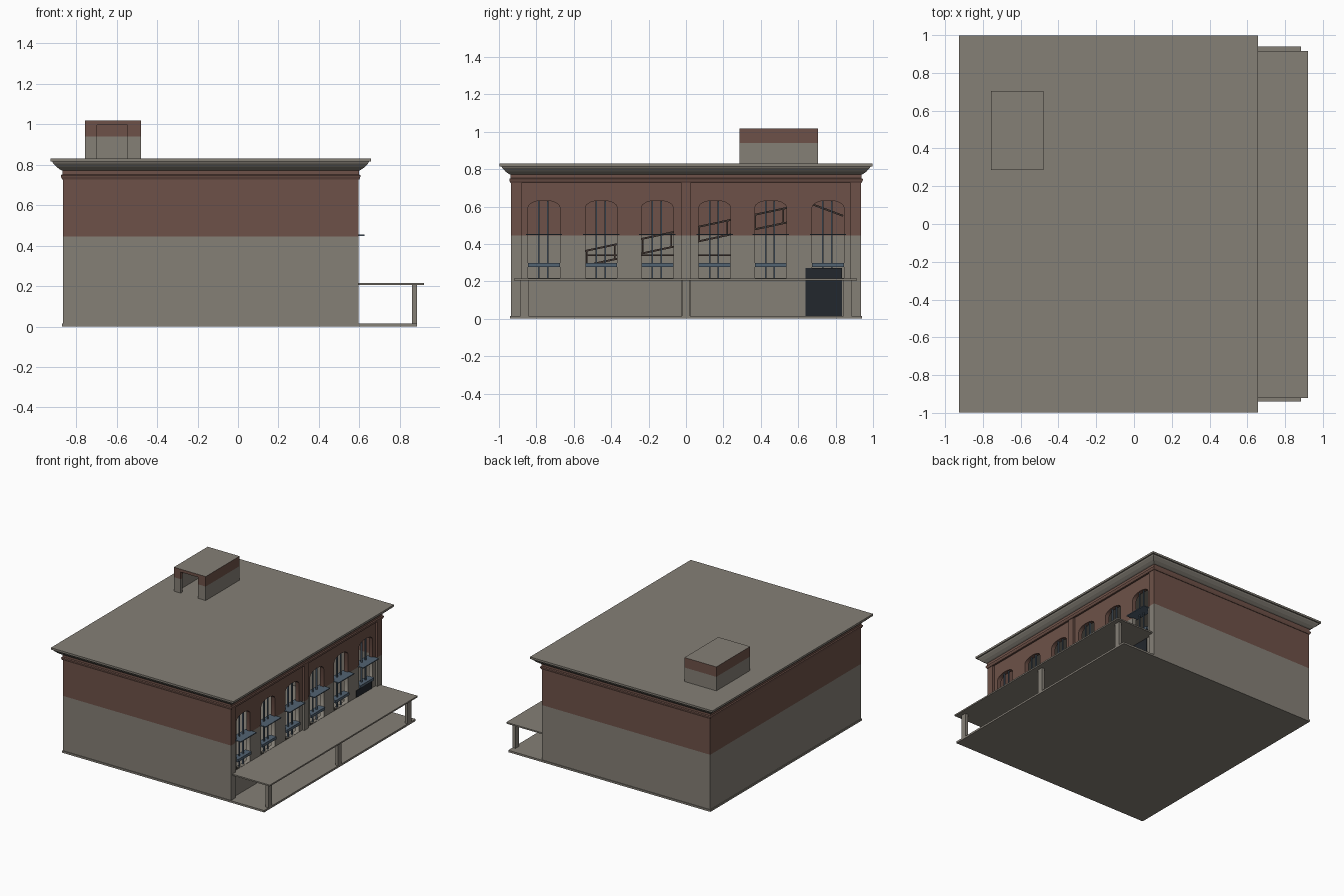
import bpy, bmesh, math
from mathutils import Matrix, Vector

if "Cube" in bpy.data.objects:
    bpy.data.objects.remove(bpy.data.objects["Cube"])

def mat(name, c):
    m = bpy.data.materials.new(name)
    m.diffuse_color = (*c, 1)
    m.use_nodes = True
    m.node_tree.nodes["Principled BSDF"].inputs["Base Color"].default_value = m.diffuse_color
    return m

STONE = mat("warm grey stone", (0.235, 0.215, 0.183))
BRICK = mat("red brown brick", (0.155, 0.083, 0.065))
BLUE = mat("blue grey metal", (0.085, 0.125, 0.17))
DARK = mat("dark door", (0.016, 0.02, 0.026))
RAIL = mat("dark brown rail", (0.05, 0.035, 0.03))

def add(name, bm, mats):
    me = bpy.data.meshes.new(name)
    bm.to_mesh(me)
    bm.free()
    for m in mats:
        me.materials.append(m)
    o = bpy.data.objects.new(name, me)
    bpy.context.collection.objects.link(o)
    return o

def put_box(bm, x0, x1, y0, y1, z0, z1):
    m = Matrix.Translation(((x0+x1)/2, (y0+y1)/2, (z0+z1)/2)) @ Matrix.Diagonal((x1-x0, y1-y0, z1-z0, 1))
    bmesh.ops.create_cube(bm, size=1, matrix=m)

def two_tone(bm, z):
    # stone below height z, brick above, tops stay stone
    bmesh.ops.bisect_plane(bm, geom=bm.verts[:] + bm.edges[:] + bm.faces[:],
                           plane_co=(0, 0, z), plane_no=(0, 0, 1))
    bm.normal_update()
    for f in bm.faces:
        f.material_index = 1 if f.calc_center_median().z > z and f.normal.z < 0.9 else 0

def boxes(name, lst, m, split=None):
    bm = bmesh.new()
    for b in lst:
        put_box(bm, *b)
    if split:
        two_tone(bm, split)
    return add(name, bm, [m, BRICK] if split else [m])

X0, X1, Y = -0.865, 0.595, 0.935   # body footprint
SEAM = 0.445
WX = (0.545, 0.578)                # window wall thickness
WINS = [s * c for c in (0.153, 0.453, 0.759) for s in (-1, 1)]
HW = 0.085

# base slab
boxes("base_slab", [(X0-.005, .885, -.94, .94, 0, .015)], STONE)

# plain walls: front, rear side and far end
boxes("plain_walls", [(X0, WX[1], -Y, -Y+.03, .015, .775),
                      (X0, WX[1], Y-.03, Y, .015, .775),
                      (X0, X0+.03, -Y+.03, Y-.03, .015, .775)], STONE, SEAM)

# window wall: flat outline with arched holes
cu = bpy.data.curves.new("window_wall_outline", 'CURVE')
cu.dimensions = '2D'
cu.fill_mode = 'BOTH'
cu.extrude = (WX[1] - WX[0]) / 2
def poly(pts):
    s = cu.splines.new('POLY')
    s.points.add(len(pts) - 1)
    for p, (a, b) in zip(s.points, pts):
        p.co = (a, b, 0, 1)
    s.use_cyclic_u = True
poly([(-Y+.03, .015), (Y-.03, .015), (Y-.03, .775), (-Y+.03, .775)])
for c in WINS:
    arch = [(c + HW*math.cos(math.pi*i/8), .595 + .038*math.sin(math.pi*i/8)) for i in range(9)]
    poly([(c-HW, .218), (c+HW, .218)] + arch)
tmp = bpy.data.objects.new("outline_helper", cu)
bpy.context.collection.objects.link(tmp)
dg = bpy.context.evaluated_depsgraph_get()
me = bpy.data.meshes.new_from_object(tmp.evaluated_get(dg))
bm = bmesh.new()
bm.from_mesh(me)
bpy.data.objects.remove(tmp)
bmesh.ops.remove_doubles(bm, verts=bm.verts[:], dist=1e-5)
bm.transform(Matrix(((0, 0, 1, sum(WX)/2), (1, 0, 0, 0), (0, 1, 0, 0), (0, 0, 0, 1))))
bmesh.ops.recalc_face_normals(bm, faces=bm.faces[:])
two_tone(bm, SEAM)
add("window_wall", bm, [STONE, BRICK])

# pilasters on the window wall
boxes("pilasters", [(.56, X1, a, b, .015, .775)
                    for a, b in ((-Y, -.88), (-.025, .025), (.88, Y))], STONE, SEAM)

# mullions, tilted panes and sills in every window
mull, panes = [], []
for c in WINS:
    for d in (-.027, .02):
        mull.append((.556, .566, c+d-.004, c+d+.004, .218, .63))
    panes.append((.53, .625, c-HW-.012, c+HW+.012, .447, .454))
    panes.append((.535, .59, c-HW, c+HW, .277, .298))
boxes("window_mullions", mull, BLUE)
boxes("window_panes", panes, BLUE)

# entrance door
boxes("entrance_door", [(.571, .581, .64, .835, .015, .27)], DARK)

# canopy and its posts
boxes("canopy", [(.575, .92, -.92, .915, .205, .216)], STONE)
boxes("canopy_posts", [(.86, .885, c-.022, c+.022, .015, .205) for c in (-.863, 0, .863)], STONE)

# rings swept round the body: profile is (offset, height)
def ring(name, prof, m):
    bm = bmesh.new()
    rows = [[bm.verts.new(v) for v in ((X0-o, -Y-o, z), (X1+o, -Y-o, z), (X1+o, Y+o, z), (X0-o, Y+o, z))]
            for o, z in prof]
    for a, b in zip(rows, rows[1:]):
        for i in range(4):
            j = (i+1) % 4
            bm.faces.new((a[i], a[j], b[j], b[i]))
    if name == "roof":
        bm.faces.new(rows[0][::-1])
        bm.faces.new(rows[-1])
    bmesh.ops.recalc_face_normals(bm, faces=bm.faces[:])
    return add(name, bm, [m])

ring("roof", [(.003, .77), (.012, .774), (.03, .787), (.048, .806), (.052, .815), (.062, .815), (.062, .83)], STONE)
ring("cornice_band", [(-.01, .727), (.004, .727), (.01, .74), (.01, .747), (.003, .752), (.003, .77)], BRICK)

# rooftop stair house, open at the front
boxes("stair_house", [(-.757, -.737, .285, .705, .83, 1.0),
                      (-.50, -.48, .285, .705, .83, 1.0),
                      (-.737, -.50, .685, .705, .83, 1.0),
                      (-.737, -.697, .285, .305, .83, 1.0),
                      (-.545, -.50, .285, .305, .83, 1.0),
                      (-.757, -.48, .285, .705, .995, 1.018)], STONE, .94)

# inner stair: sloping rails with posts
def bar(bm, a, b, w, h):
    a, b = Vector(a), Vector(b)
    d = b - a
    m = Matrix.Translation((a+b)/2) @ d.to_track_quat('Y', 'Z').to_matrix().to_4x4() @ Matrix.Diagonal((w, d.length, h, 1))
    bmesh.ops.create_cube(bm, size=1, matrix=m)

bm = bmesh.new()
for x in (-.72, -.54):
    for dz in (0, -.078):
        bar(bm, (x, -.55, .36+dz), (x, .56, .597+dz), .012, .01)
    bar(bm, (x, .68, .61), (x, .84, .55), .012, .01)
    bar(bm, (x, -.53, .34), (x, .25, .34), .01, .008)
    for i in range(8):
        y = -.53 + i*.15
        z = .36 + (y+.55)*.2135
        put_box(bm, x-.004, x+.004, y-.004, y+.004, z-.078, z)
add("inner_stair_rails", bm, [RAIL])
